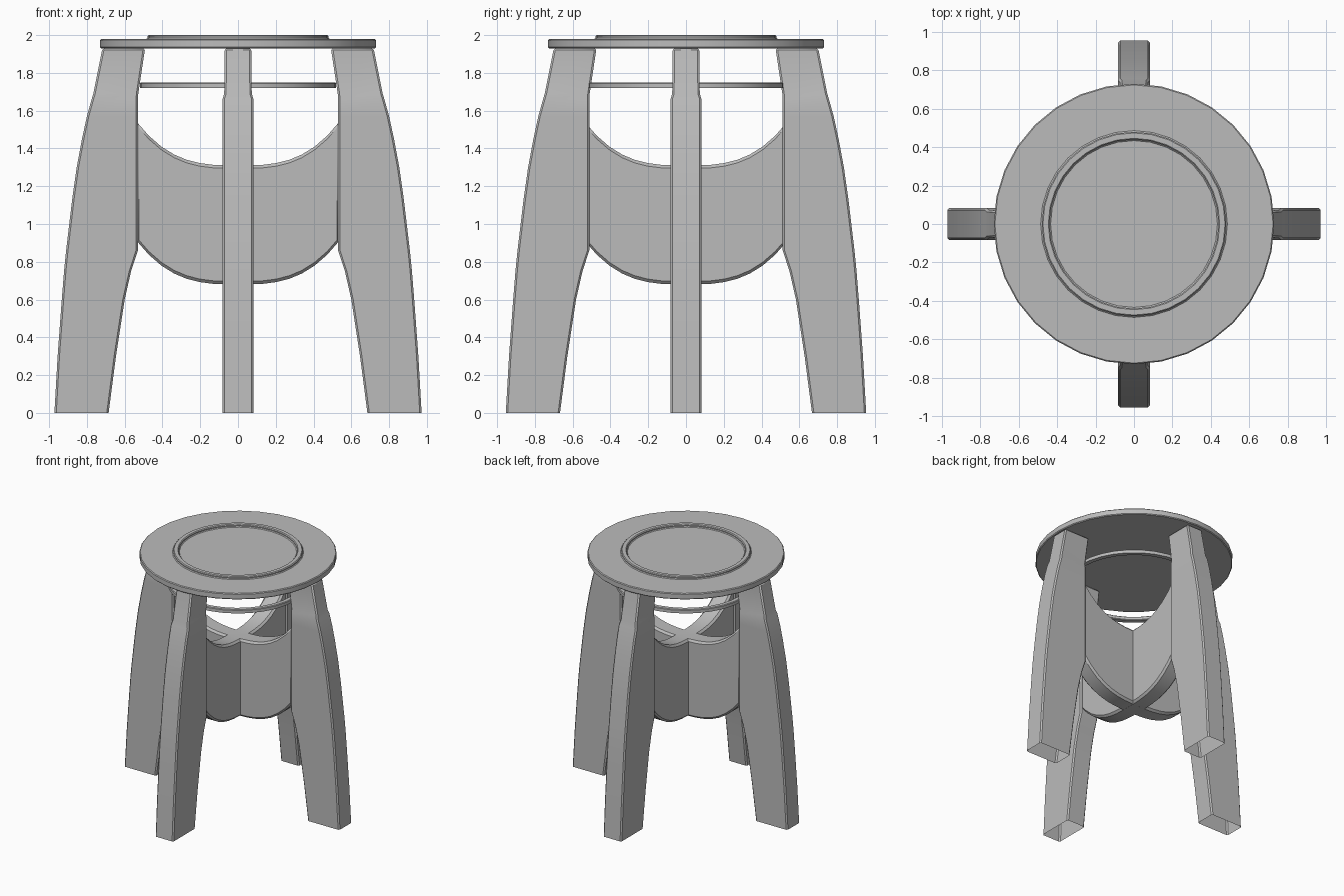
import bpy, bmesh, math

cube = bpy.data.objects.get("Cube")
if cube:
    bpy.data.objects.remove(cube, do_unlink=True)

grey = bpy.data.materials.new("plain grey")
grey.use_nodes = True
GREY = (0.5, 0.5, 0.5, 1)
grey.diffuse_color = GREY
grey.node_tree.nodes["Principled BSDF"].inputs["Base Color"].default_value = GREY


def finish(name, bm, bevel, segments=1):
    """Turn a bmesh into a named, bevelled, smooth-by-angle object."""
    bmesh.ops.recalc_face_normals(bm, faces=bm.faces)
    mesh = bpy.data.meshes.new(name)
    bm.to_mesh(mesh)
    bm.free()
    mesh.materials.append(grey)
    obj = bpy.data.objects.new(name, mesh)
    bpy.context.collection.objects.link(obj)
    mod = obj.modifiers.new("soft edges", "BEVEL")
    mod.width = bevel
    mod.segments = segments
    mod.limit_method = "ANGLE"
    mod.angle_limit = math.radians(40)
    bpy.ops.object.select_all(action="DESELECT")
    obj.select_set(True)
    bpy.context.view_layer.objects.active = obj
    bpy.ops.object.shade_smooth_by_angle(angle=math.radians(30))
    return obj


def loft(rows, cap_start, cap_end):
    """Join equal-length closed loops of points into a tube."""
    bm = bmesh.new()
    loops = [[bm.verts.new(p) for p in row] for row in rows]
    for a, b in zip(loops, loops[1:]):
        for i in range(len(a)):
            j = (i + 1) % len(a)
            bm.faces.new((a[i], a[j], b[j], b[i]))
    if cap_start:
        bm.faces.new(loops[0])
    if cap_end:
        bm.faces.new(loops[-1])
    return bm


def circle(radius, z, sides=32):
    return [(radius * math.cos(math.tau * i / sides),
             radius * math.sin(math.tau * i / sides), z) for i in range(sides)]


# Seat: disc with a raised bead on top
finish("seat", loft([circle(0.73, 1.93), circle(0.73, 1.98), circle(0.48, 1.98),
                     circle(0.48, 2.0), circle(0.44, 2.0), circle(0.44, 1.98)],
                    True, True), 0.006)

# Thin hoop between the legs
hoop = [circle(0.52, 1.72), circle(0.52, 1.75), circle(0.48, 1.75), circle(0.48, 1.72)]
finish("hoop", loft(hoop + hoop[:1], False, False), 0.005)

# Legs: height, inner edge, outer edge, half width; open at the foot
LEG = [(0, .685, .972, .082), (.3, .646, .955, .082), (.6, .60, .933, .082),
       (.75, .566, .921, .082), (.86, .53, .91, .082), (1.13, .53, .878, .082),
       (1.3, .53, .854, .082), (1.45, .53, .826, .082), (1.57, .53, .80, .082),
       (1.66, .53, .775, .082), (1.69, .528, .766, .073), (1.93, .492, .718, .07)]
for n, name in enumerate(("left_leg", "back_leg", "right_leg", "front_leg")):
    inset = 0.018 * (n % 2)
    rows = [[(a - inset, -w, z), (b - inset, -w, z), (b - inset, w, z), (a - inset, w, z)]
            for z, a, b, w in LEG]
    leg = finish(name, loft(rows, False, True), 0.01)
    leg.rotation_euler.z = n * math.pi / 2

# Crossed braces with sagging top and bottom edges
for n, name in enumerate(("side_brace", "front_back_brace")):
    reach, half, rows = 0.54, 0.07, []
    for i in range(17):
        x = reach * (i / 8 - 1)
        sag = 0.21 * abs(x / 0.52) ** 3
        rows.append([(x, -half, 0.68 + sag), (x, half, 0.68 + sag),
                     (x, half, 1.31 + sag), (x, -half, 1.31 + sag)])
    brace = finish(name, loft(rows, True, True), 0.015)
    brace.rotation_euler.z = n * math.pi / 2
